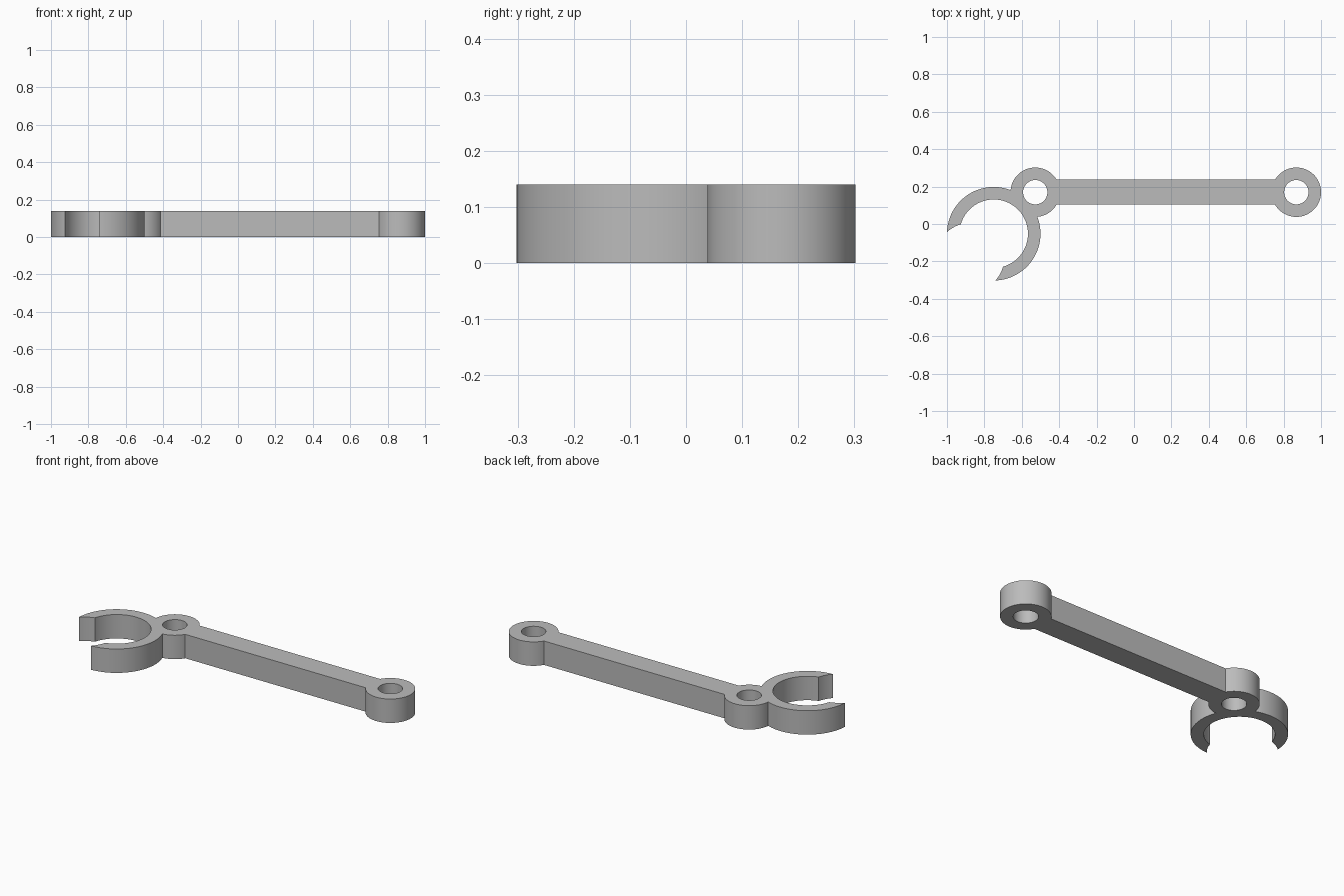
import bpy
import math

cube = bpy.data.objects.get("Cube")
if cube:
    bpy.data.objects.remove(cube, do_unlink=True)

HEIGHT = 0.14
ROW_Y = 0.17            # centre line of the bar and both eyes
EYES = (-0.528, 0.868)
EYE_R, HOLE_R = 0.132, 0.065
CLIP = (-0.75, -0.052)  # centre of the open clip
CLIP_R, BORE_R = 0.25, 0.183
MOUTH = 0.126           # diagonal shift of the mouth cut

grey = bpy.data.materials.new("plain grey")
grey.use_nodes = True
colour = (0.5, 0.5, 0.5, 1)
grey.diffuse_color = colour
grey.node_tree.nodes["Principled BSDF"].inputs["Base Color"].default_value = colour


def cylinder(name, x, y, radius, extra=0):
    bpy.ops.mesh.primitive_cylinder_add(
        vertices=128, radius=radius, depth=HEIGHT + extra,
        location=(x, y, HEIGHT / 2))
    obj = bpy.context.object
    obj.name = name
    return obj


def combine(body, other, operation):
    mod = body.modifiers.new(operation.title(), "BOOLEAN")
    mod.operation = operation
    mod.solver = "EXACT"
    mod.object = other
    bpy.context.view_layer.objects.active = body
    bpy.ops.object.modifier_apply(modifier=mod.name)
    bpy.data.objects.remove(other, do_unlink=True)


# Straight bar between the eyes
bpy.ops.mesh.primitive_cube_add(
    size=1, location=(sum(EYES) / 2, ROW_Y, HEIGHT / 2))
arm = bpy.context.object
arm.name = "clip_arm"
arm.scale = (EYES[1] - EYES[0], 0.134, HEIGHT)
bpy.ops.object.transform_apply(location=True, rotation=False, scale=True)

# Eyes and clip body
for x in EYES:
    combine(arm, cylinder("eye", x, ROW_Y, EYE_R), "UNION")
combine(arm, cylinder("clip_ring", *CLIP, CLIP_R), "UNION")

# Through holes, clip bore and its scooped mouth
for x in EYES:
    combine(arm, cylinder("eye_hole", x, ROW_Y, HOLE_R, 0.2), "DIFFERENCE")
combine(arm, cylinder("clip_bore", *CLIP, BORE_R, 0.2), "DIFFERENCE")
combine(arm, cylinder("clip_mouth", CLIP[0] - MOUTH, CLIP[1] - MOUTH,
                      BORE_R, 0.2), "DIFFERENCE")

# Finish
arm.data.materials.clear()
arm.data.materials.append(grey)
for face in arm.data.polygons:
    face.material_index = 0
bpy.ops.object.select_all(action="DESELECT")
arm.select_set(True)
bpy.context.view_layer.objects.active = arm
bpy.ops.object.shade_smooth_by_angle(angle=math.radians(30))
